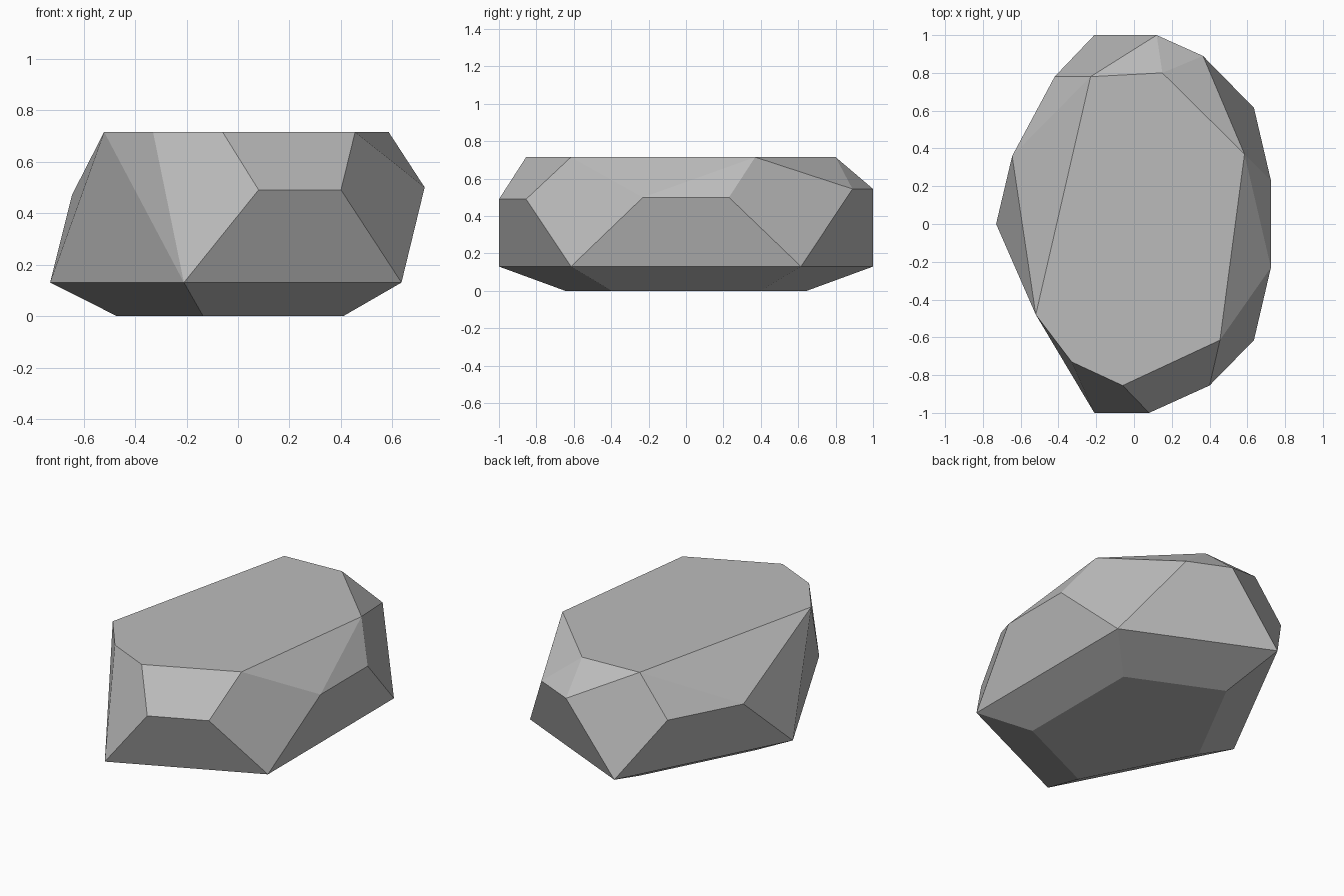
import bpy
import bmesh
import math

# Remove only the default cube
default_cube = bpy.data.objects.get("Cube")
if default_cube:
    bpy.data.objects.remove(default_cube, do_unlink=True)


def make_material(name, color):
    material = bpy.data.materials.new(name)
    material.use_nodes = True
    material.diffuse_color = color
    material.node_tree.nodes["Principled BSDF"].inputs["Base Color"].default_value = color
    return material


def level(outline, height, scale=1.0):
    """Place a plan outline at one height, optionally shrunk."""
    return [(x * scale, y * scale, height) for x, y in outline]


def build_faceted_stone(name, points, material):
    """Wrap the points in a convex skin and merge coplanar triangles."""
    bm = bmesh.new()
    for point in points:
        bm.verts.new(point)
    bmesh.ops.convex_hull(bm, input=bm.verts)
    bmesh.ops.dissolve_limit(bm, angle_limit=math.radians(2),
                             verts=bm.verts, edges=bm.edges)
    bmesh.ops.recalc_face_normals(bm, faces=bm.faces)
    mesh = bpy.data.meshes.new(name)
    bm.to_mesh(mesh)
    bm.free()
    mesh.materials.append(material)
    stone = bpy.data.objects.new(name, mesh)
    bpy.context.collection.objects.link(stone)
    return stone


# Five-sided waist, repeated smaller at the ground
waist = [(-.73, 0), (-.21, -1), (.635, -.615), (.635, .615), (-.21, 1)]

# Chipped shoulder edges, one pair for each broken side
front_chip = [(.08, -1), (.4, -.855)]
side_chip = [(.725, -.23), (.725, .23)]
back_chip = [(.365, .89), (.12, 1)]
far_chip = [(-.42, .78), (-.645, .36)]

# Flat top outline
crown = [(-.23, .78), (.15, .8), (.585, .37), (.455, -.615),
         (-.06, -.855), (-.33, -.73), (-.52, -.48)]

points = (level(waist, 0, .645) + level(waist, .13)
          + level(front_chip, .49) + level(side_chip, .5)
          + level(back_chip, .545) + level(far_chip, .47)
          + level(crown, .715))

stone_gray = make_material("stone gray", (.5, .5, .5, 1))
build_faceted_stone("rock", points, stone_gray)
